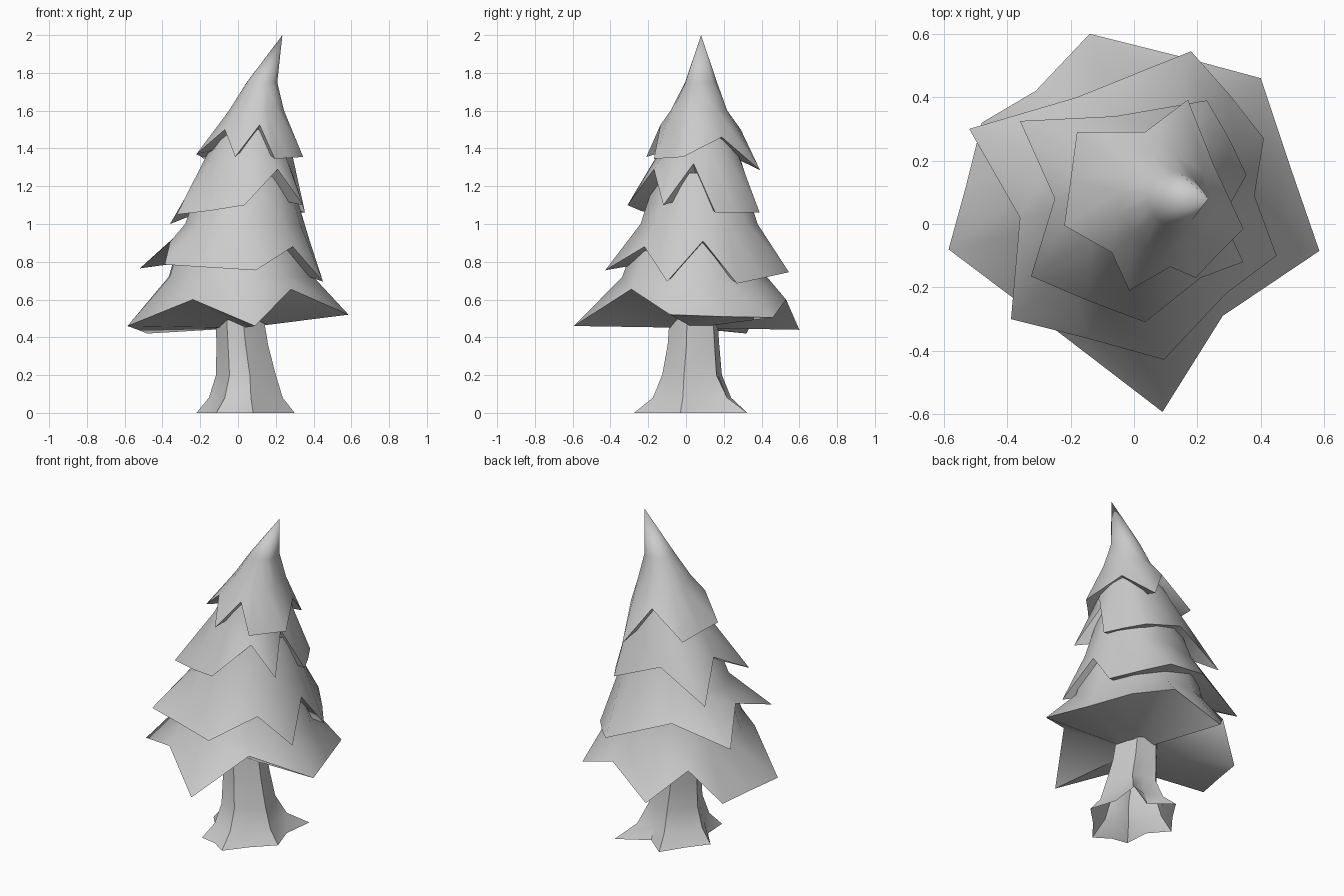
import bpy, math

if "Cube" in bpy.data.objects:
    bpy.data.objects.remove(bpy.data.objects["Cube"])


def make_object(name, verts, faces, angle):
    mesh = bpy.data.meshes.new(name)
    mesh.from_pydata(verts, [], faces)
    obj = bpy.data.objects.new(name, mesh)
    bpy.context.collection.objects.link(obj)
    bpy.ops.object.select_all(action='DESELECT')
    obj.select_set(True)
    bpy.context.view_layer.objects.active = obj
    bpy.ops.object.mode_set(mode='EDIT')
    bpy.ops.mesh.select_all(action='SELECT')
    bpy.ops.mesh.normals_make_consistent(inside=False)
    bpy.ops.object.mode_set(mode='OBJECT')
    bpy.ops.object.shade_smooth_by_angle(angle=math.radians(angle))
    return obj


def loft(name, loops, bottom, top, angle):
    """Join loops of equal length; each end with a centre point is closed by a fan."""
    n = len(loops[0])
    verts = [v for loop in loops for v in loop]
    faces = []
    for k in range(len(loops) - 1):
        for i in range(n):
            j = (i + 1) % n
            faces.append((k*n + i, k*n + j, (k+1)*n + j, (k+1)*n + i))
    for start, centre in ((0, bottom), ((len(loops) - 1) * n, top)):
        if centre:
            verts.append(centre)
            c = len(verts) - 1
            faces += [(start + i, start + (i + 1) % n, c) for i in range(n)]
    return make_object(name, verts, faces, angle)


def ring_facing(edge, cx, cy, z, r):
    """Round ring whose points line up with the jagged edge below."""
    out = []
    for x, y, _ in edge:
        a = math.atan2(y - cy, x - cx)
        out.append((cx + r*math.cos(a), cy + r*math.sin(a), z))
    return out


def tier(name, edge, rings, under, top=None):
    loops = [edge] + [ring_facing(edge, *r) for r in rings]
    loft(name, loops, under, top, 60)


# Foliage tiers: jagged edge of alternating tips and notches
tier("foliage_bottom", [
    (-.585, -.08, .46), (-.53, .12, .44), (-.48, .32, .42), (-.31, .42, .62),
    (-.14, .60, .44), (.14, .53, .60), (.40, .46, .505), (.49, .19, .51),
    (.585, -.085, .52), (.28, -.29, .655), (.09, -.593, .46), (-.24, -.34, .60)],
    [(.02, .05, .72, .39), (.02, .06, .9, .335)],
    (.03, .04, .45))

tier("foliage_lower", [
    (-.52, .30, .765), (-.18, .40, .875), (.18, .545, .745), (.30, .41, .715),
    (.41, .27, .685), (.38, .09, .91), (.45, -.10, .695), (.29, -.22, .88),
    (.095, -.428, .755), (-.15, -.36, .77), (-.388, -.30, .785), (-.36, .02, .905)],
    [(.035, .075, 1.0, .318), (.045, .075, 1.27, .228)],
    (.03, .06, .84))

tier("foliage_upper", [
    (-.36, .325, 1.0), (-.06, .34, 1.175), (.23, .39, 1.06), (.30, .27, 1.06),
    (.355, .155, 1.06), (.27, .04, 1.32), (.345, -.12, 1.10), (.21, -.17, 1.29),
    (.035, -.31, 1.10), (-.15, -.24, 1.07), (-.325, -.165, 1.05), (-.25, .08, 1.19)],
    [(.062, .075, 1.36, .23), (.085, .067, 1.5, .175)],
    (.05, .07, 1.16))

tier("foliage_top", [
    (-.18, .29, 1.345), (.035, .29, 1.5), (.17, .392, 1.285), (.25, .19, 1.46),
    (.345, -.015, 1.355), (.27, -.09, 1.35), (.195, -.17, 1.345), (.115, -.135, 1.525),
    (-.015, -.21, 1.355), (-.07, -.09, 1.5), (-.22, -.005, 1.37), (-.2, .14, 1.36)],
    [(.1, .07, 1.6, .152), (.13, .08, 1.75, .085)],
    (.08, .07, 1.44), (.235, .08, 2.0))

# Trunk: root tips spread on the ground, notches of varied depth between them
roots = [(.08, -.275), (.30, -.03), (.27, .325), (-.04, .325), (-.22, .07), (-.115, -.195)]
notch_radius = [.235, .22, .18, .225, .19, .265]
cx0, cy0 = .045, .045
star = []
for i, (x, y) in enumerate(roots):
    nx, ny = roots[(i + 1) % 6]
    a = math.atan2((y + ny)/2 - cy0, (x + nx)/2 - cx0)
    r = notch_radius[i]
    star += [(x, y), (cx0 + r*math.cos(a), cy0 + r*math.sin(a))]


def trunk_ring(cx, cy, z, r_tip, r_notch, spread):
    """Blend of a round ring and the root star."""
    out = []
    for i, (x, y) in enumerate(star):
        dx, dy = x - cx0, y - cy0
        d = math.hypot(dx, dy)
        r = (r_notch if i % 2 else r_tip) * (1 - spread) + d*spread
        out.append((cx + dx/d*r, cy + dy/d*r, z))
    return out


# The trunk is an open tube underneath
loft("trunk", [
    [(x, y, 0.0) for x, y in star],
    trunk_ring(.045, .04, .08, .172, .15, .3),
    trunk_ring(.045, .035, .2, .162, .14, 0),
    trunk_ring(.025, .042, .36, .14, .122, 0),
    trunk_ring(.012, .042, .5, .13, .115, 0)],
    None, None, 45)
